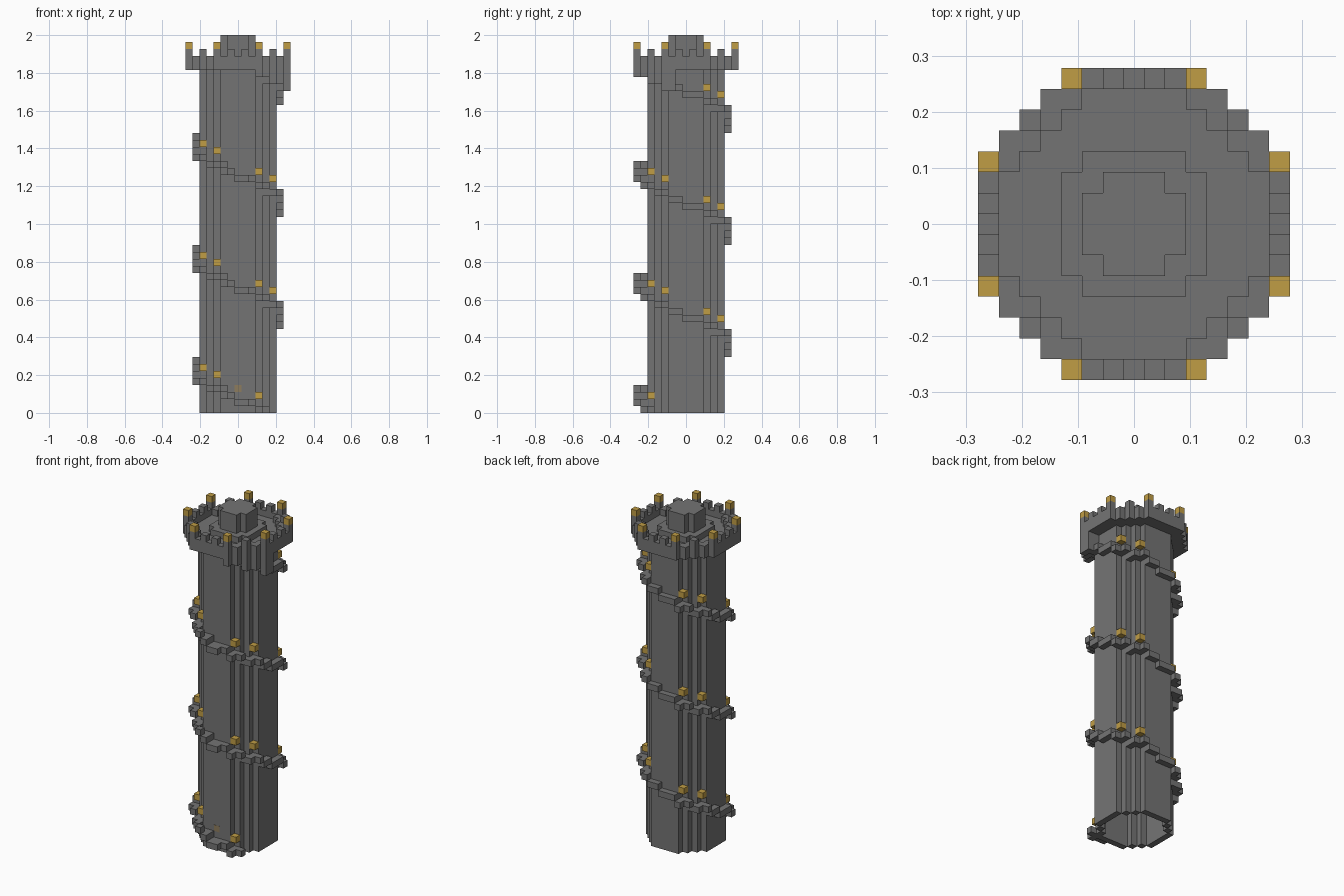
import bpy, bmesh, math

cube = bpy.data.objects.get("Cube")
if cube:
    bpy.data.objects.remove(cube, do_unlink=True)

U = 2 / 54          # size of one block
TURN = 16           # blocks climbed per stair turn


def material(name, rgb):
    m = bpy.data.materials.new(name)
    m.use_nodes = True
    m.diffuse_color = (*rgb, 1)
    m.node_tree.nodes["Principled BSDF"].inputs["Base Color"].default_value = (*rgb, 1)
    return m


stone = material("grey stone", (0.175, 0.175, 0.175))
gold = material("gold lamp", (0.53, 0.34, 0.06))
dull = material("dull gold", (0.27, 0.2, 0.11))


def columns(name, spans, mat):
    """Build block columns from {(x, y): (bottom, top)}, skipping covered sides."""
    bm = bmesh.new()

    def quad(pts):
        bm.faces.new([bm.verts.new([c * U for c in p]) for p in pts])

    for (x, y), (a, b) in spans.items():
        h = 0.5
        ring = [(x - h, y - h), (x + h, y - h), (x + h, y + h), (x - h, y + h)]
        quad([(*p, b) for p in ring])
        quad([(*p, a) for p in reversed(ring)])
        for i, (dx, dy) in enumerate([(0, -1), (1, 0), (0, 1), (-1, 0)]):
            near = spans.get((x + dx, y + dy))
            if near and near[0] <= a and near[1] >= b:
                continue
            p, q = ring[i], ring[(i + 1) % 4]
            quad([(*p, a), (*q, a), (*q, b), (*p, b)])
    bmesh.ops.remove_doubles(bm, verts=bm.verts, dist=U / 100)
    bmesh.ops.recalc_face_normals(bm, faces=bm.faces)
    bmesh.ops.dissolve_limit(bm, angle_limit=0.01, verts=bm.verts, edges=bm.edges)
    mesh = bpy.data.meshes.new(name)
    bm.to_mesh(mesh)
    bm.free()
    mesh.materials.append(mat)
    ob = bpy.data.objects.new(name, mesh)
    bpy.context.collection.objects.link(ob)
    return ob


def disc(outer, inner=-1):
    """Block cells whose squared radius lies between inner and outer."""
    r = range(-7, 8)
    return [(x, y) for x in r for y in r if inner < x * x + y * y <= outer]


def level(x, y):
    """Stair height at a cell, climbing clockwise as seen from above."""
    angle = math.degrees(math.atan2(-y, x))
    return math.ceil((angle - 71.5) / 22.5)


# Hollow shaft
columns("tower_shaft", {c: (0, 49) for c in disc(30, 20)}, stone)

# Spiral stair, one object per turn, with a slightly wider front
for turn in range(4):
    steps = {}
    for c in disc(45, 30):
        z = level(*c) + turn * TURN
        if 0 <= z < 49:
            steps[c] = (z, z + 1)
    if turn < 3:
        for x, z in ((1, 1), (0, 1), (-1, 2), (-2, 3)):
            steps[x, -7] = (z + turn * TURN, z + turn * TURN + 1)
    columns(f"stair_turn_{turn + 1}", steps, stone)

# Lamps on the shaft above the stair
corners = [(sx * a, sy * b) for a, b in ((3, 5), (5, 3)) for sx in (1, -1) for sy in (1, -1)]
for turn in range(4):
    lamps = {}
    for c in corners:
        z = level(*c) + 2 + turn * TURN
        if 2 <= z < 48:
            lamps[c] = (z, z + 1)
    if lamps:
        columns(f"stair_lamps_{turn + 1}", lamps, gold)

# Lamp set flush in the front wall
flush = columns("flush_lamp", {(0, 0): (3, 4)}, dull)
flush.scale = (1, 0.1, 1)
flush.location.y = -5.47 * U

# Landing under the rim where the stair arrives
landing = {}
for x, y in disc(60, 30):
    z = level(x, y) + 3 * TURN
    if x >= 2 and y <= -2 and z < 49:
        landing[x, y] = (z, 49)
columns("stair_landing", landing, stone)

# Platform, parapet and merlons
columns("platform", {c: (49, 50) for c in disc(40)}, stone)
rim = disc(60, 40)
columns("parapet", {c: (49, 51) for c in rim}, stone)
merlons = [(x, y) for x, y in rim if x % 2 and y % 2]
columns("merlons", {c: (51, 52) for c in merlons}, stone)
columns("parapet_lamps",
        {c: (52, 53) for c in merlons if sorted(map(abs, c)) == [3, 7]}, gold)

# Stepped cap in the middle of the platform
columns("cap_base", {c: (50, 51) for c in disc(13)}, stone)
columns("cap_top", {c: (51, 54) for c in disc(5)}, stone)
